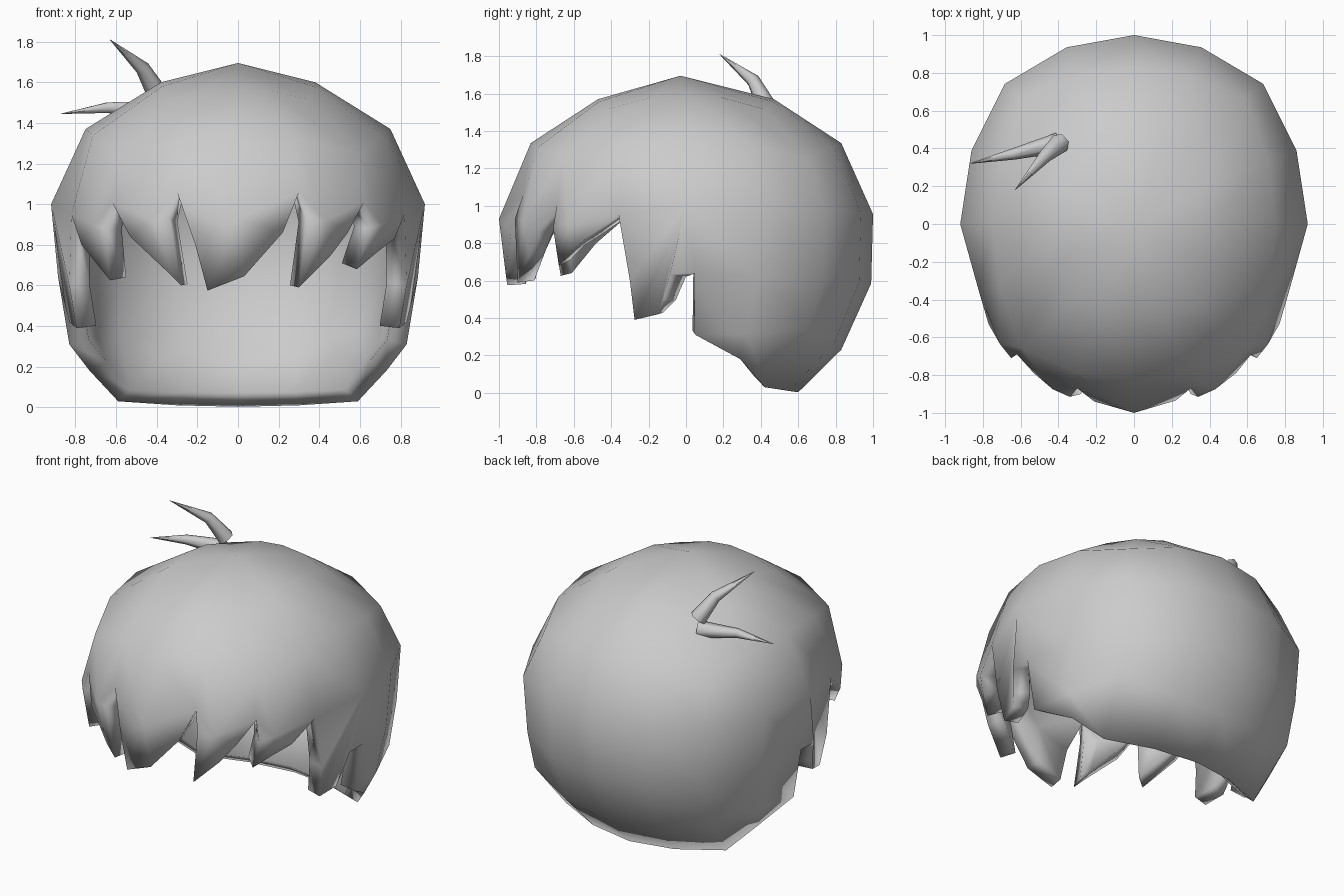
import bpy, bmesh
from math import sin, cos, pi

if "Cube" in bpy.data.objects:
    bpy.data.objects.remove(bpy.data.objects["Cube"])

hair = bpy.data.materials.new("hair grey")
hair.use_nodes = True
grey = (0.6, 0.6, 0.6, 1)
hair.diffuse_color = grey
hair.node_tree.nodes["Principled BSDF"].inputs["Base Color"].default_value = grey

N = 16
bm = bmesh.new()
vert = lambda *co: bm.verts.new(co)


def ring(z, rx, ry, dip, bulge=0.05, drop=0.0):
    """Rounded-square ring from the front round; dips at front and back, drops at the corners."""
    points = []
    for k in range(N):
        a = 2 * pi * k / N
        corner = sin(2 * a) ** 4
        s = 1 + bulge * corner
        points.append((rx * s * sin(a), -ry * s * cos(a), z - dip * cos(a) ** 2 - drop * corner))
    return points


def face(*vs):
    bm.faces.new(vs)


def fan(hub, border):
    for p, q in zip(border, border[1:]):
        face(hub, p, q)


# Crown
pole = vert(0, -0.03, 1.695)
top = [vert(*c) for c in ring(1.6, 0.38, 0.47, 0.03, 0.28, 0.07)]
upper = [vert(*c) for c in ring(1.37, 0.75, 0.83, 0.035, 0.12, 0.1)]

# Widest ring, with the notches between the locks pulled in
wide = ring(1.0, 0.92, 1.0, 0.045)
wide[0] = (0, -1, 0.93)
for k, (x, y, z) in enumerate([(0.3, -0.87, 1.06), (0.62, -0.69, 1.01), (0.82, -0.36, 0.95)], 1):
    wide[k], wide[N - k] = (x, y, z), (-x, y, z)
wide = [vert(*c) for c in wide]

# Ridge points in the middle of the side locks of the fringe
ridge = {}
for k, (x, y, z) in {1: (0.43, -0.875, 0.92), 2: (0.71, -0.635, 0.9)}.items():
    ridge[k], ridge[N - 1 - k] = vert(x, y, z), vert(-x, y, z)

for k in range(N):
    n = (k + 1) % N
    face(pole, top[k], top[n])
    face(top[k], upper[k], upper[n], top[n])
    if k in ridge:
        fan(ridge[k], [wide[k], upper[k], upper[n], wide[n]])
    else:
        face(upper[k], wide[k], wide[n], upper[n])


# Fringe locks, each a fan from its ridge along its outline between two notches
def lock(hub, start, end, *outline):
    fan(hub, [wide[start]] + [vert(*c) for c in outline] + [wide[end]])


lock(wide[0], 15, 1, (-0.21, -0.94, 0.8), (-0.15, -0.955, 0.575), (0.03, -0.965, 0.645), (0.22, -0.935, 0.86))
lock(ridge[14], 14, 15, (-0.53, -0.79, 0.84), (-0.35, -0.885, 0.67), (-0.28, -0.9, 0.6), (-0.34, -0.915, 0.93))
lock(ridge[13], 13, 14, (-0.77, -0.53, 0.8), (-0.63, -0.67, 0.625), (-0.65, -0.71, 0.88))
lock(ridge[1], 1, 2, (0.34, -0.915, 0.93), (0.3, -0.9, 0.59), (0.45, -0.84, 0.74), (0.54, -0.79, 0.86))
lock(ridge[2], 2, 3, (0.65, -0.71, 0.88), (0.585, -0.68, 0.68), (0.68, -0.61, 0.76), (0.77, -0.53, 0.83))

# Back of the hair: two rings and a tucked-in rim
low = {k: vert(*c) for k, c in enumerate(ring(0.63, 0.885, 0.99, 0.045)) if 4 < k < 12}
base = {k: vert(*c) for k, c in enumerate(ring(0.31, 0.83, 0.83, 0.08, 0.12, -0.07)) if 4 < k < 12}
rim = {}
for k, (x, y, z) in {5: (0.73, 0.29, 0.18), 6: (0.59, 0.42, 0.03), 7: (0.3, 0.55, 0.01)}.items():
    rim[k], rim[N - k] = vert(x, y, z), vert(-x, y, z)
rim[8] = vert(0, 0.6, 0.003)
for k, side in ((4, 1), (12, -1)):
    low[k] = vert(0.885 * side, 0.05, 0.64)
    base[k] = rim[k] = vert(0.83 * side, 0.05, 0.31)
for k in range(4, 12):
    face(wide[k], low[k], low[k + 1], wide[k + 1])
    face(low[k], base[k], base[k + 1], low[k + 1])
    face(*dict.fromkeys([base[k], rim[k], rim[k + 1], base[k + 1]]))

# Sideburns in front of the ears
burn = [(0.83, -0.3, 0.6), (0.795, -0.275, 0.39), (0.83, -0.15, 0.42), (0.85, -0.12, 0.5), (0.885, -0.085, 0.635)]
for k, side in ((4, 1), (12, -1)):
    pts = [vert(x * side, y, z) for x, y, z in burn]
    fan(wide[k], [wide[k - side]] + pts + [low[k]])

bmesh.ops.recalc_face_normals(bm, faces=bm.faces)
mesh = bpy.data.meshes.new("hair_shell")
bm.to_mesh(mesh)
bm.free()
shell = bpy.data.objects.new("hair_shell", mesh)
bpy.context.collection.objects.link(shell)
mesh.materials.append(hair)
mesh.shade_smooth()
thick = shell.modifiers.new("thickness", 'SOLIDIFY')
thick.thickness = 0.1
thick.offset = -1


# Loose tufts on the crown
def tuft(name, path):
    curve = bpy.data.curves.new(name, 'CURVE')
    curve.dimensions = '3D'
    curve.bevel_depth = 0.06
    curve.bevel_resolution = 1
    spline = curve.splines.new('POLY')
    spline.points.add(len(path) - 1)
    for point, (x, y, z, r) in zip(spline.points, path):
        point.co = (x, y, z, 1)
        point.radius = r
    spline.use_smooth = True
    curve.materials.append(hair)
    bpy.context.collection.objects.link(bpy.data.objects.new(name, curve))


tuft("upper_tuft", [(-0.39, 0.43, 1.53, 0.9), (-0.47, 0.36, 1.67, 0.6), (-0.63, 0.18, 1.81, 0.02)])
tuft("side_tuft", [(-0.4, 0.43, 1.46, 0.9), (-0.64, 0.37, 1.475, 0.5), (-0.87, 0.32, 1.445, 0.02)])
